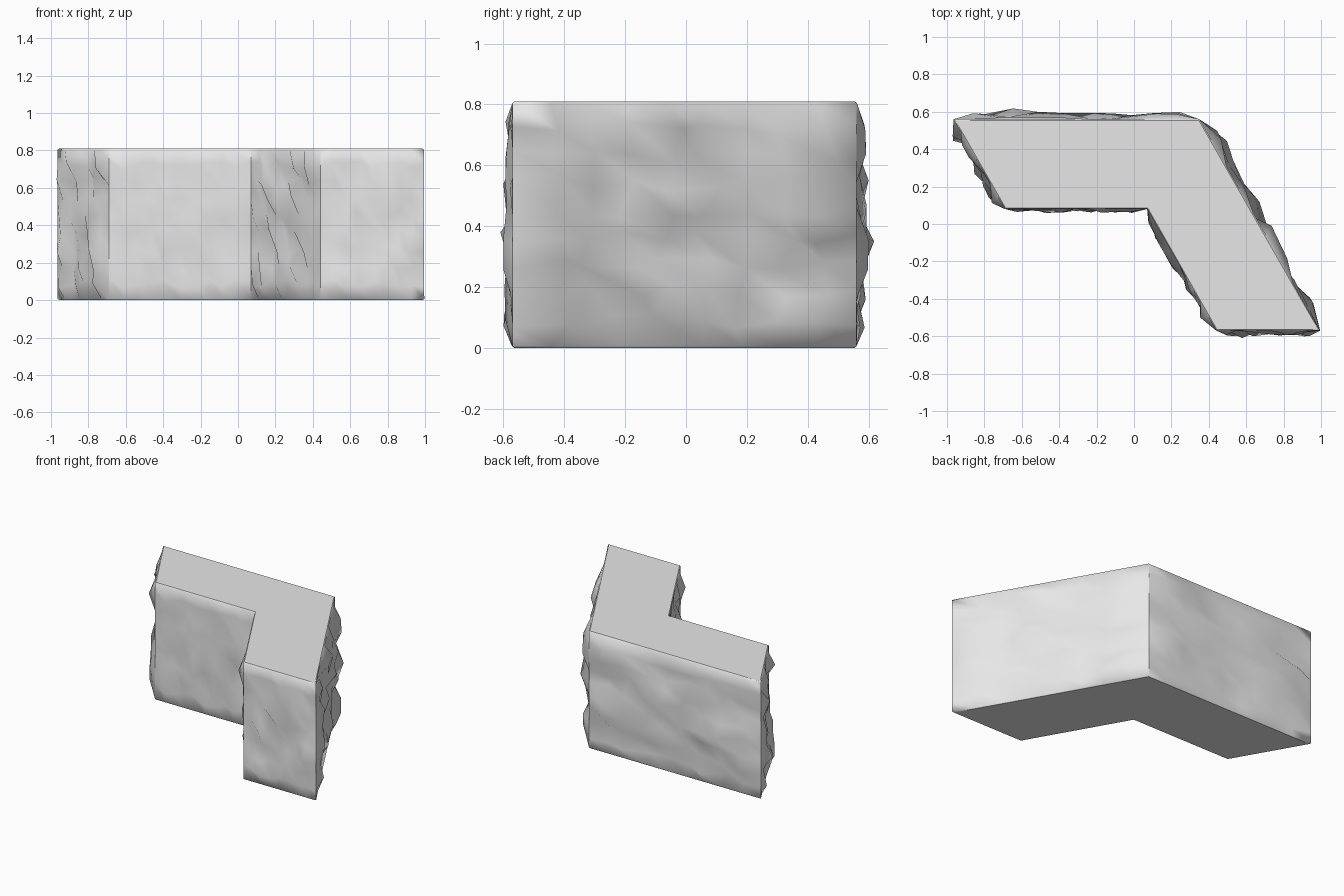
import bpy
import bmesh
import random
from mathutils import Vector

if "Cube" in bpy.data.objects:
    bpy.data.objects.remove(bpy.data.objects["Cube"])

random.seed(7)
HEIGHT = 0.81
ROWS = 9

# Plan of the bent block, clockwise: start corner, columns, bump height of the wall that follows
WALLS = [
    ((-0.965, 0.56), 9, 0.045),   # back wall
    ((0.35, 0.56), 9, 0.06),      # long slanted wall
    ((0.995, -0.57), 8, 0.035),   # front end
    ((0.44, -0.57), 9, 0.045),    # inner slanted wall
    ((0.07, 0.08), 10, 0.025),    # inner front wall
    ((-0.69, 0.08), 7, 0.055),    # left end
]
# A few prominent lumps: (wall, column, row) -> height
LUMPS = {(0, 2, 4): 0.058, (1, 1, 5): 0.07, (1, 4, 6): 0.06,
         (5, 6, 3): 0.06, (5, 6, 7): 0.05, (2, 6, 4): 0.04}

stone = bpy.data.materials.new("stone grey")
stone.diffuse_color = (0.8, 0.8, 0.8, 1)
stone.use_nodes = True
stone.node_tree.nodes["Principled BSDF"].inputs["Base Color"].default_value = stone.diffuse_color

bm = bmesh.new()
columns, corners = [], []
for w, (start, cols, amp) in enumerate(WALLS):
    a = Vector((*start, 0))
    b = Vector((*WALLS[(w + 1) % len(WALLS)][0], 0))
    along = (b - a).normalized()
    out = Vector((-along.y, along.x, 0))
    cell = (b - a).length / cols
    corners.append(len(columns))
    for c in range(cols):
        column = []
        for r in range(ROWS + 1):
            p = a.lerp(b, c / cols) + Vector((0, 0, HEIGHT * r / ROWS))
            if 0 < r < ROWS:
                # Rough stone: jitter the grid and push it in and out
                p.z += random.uniform(-0.025, 0.025)
                if c:
                    p += along * random.uniform(-0.3, 0.3) * cell
                    p += out * LUMPS.get((w, c, r), random.uniform(-0.4, 0.9) * amp)
            column.append(bm.verts.new(p))
        columns.append(column)

# Rough walls
n = len(columns)
for i in range(n):
    left, right = columns[i], columns[(i + 1) % n]
    for r in range(ROWS):
        bm.faces.new((left[r], left[r + 1], right[r + 1], right[r])).smooth = True

# Flat top and bottom
caps = [bm.faces.new([col[r] for col in columns]) for r in (0, ROWS)]
bmesh.ops.recalc_face_normals(bm, faces=bm.faces[:])
rims = list({e for f in caps for e in f.edges})

# Crisp vertical corners
for i in corners:
    for r in range(ROWS):
        bm.edges.get((columns[i][r], columns[i][r + 1])).smooth = False

# Slightly worn rims
bmesh.ops.bevel(bm, geom=rims, offset=0.006, segments=1, affect='EDGES', clamp_overlap=True)
for f in bm.faces:
    f.smooth = len(f.verts) < 20

mesh = bpy.data.meshes.new("bent_stone_wall")
bm.to_mesh(mesh)
bm.free()
mesh.materials.append(stone)
bpy.context.collection.objects.link(bpy.data.objects.new("bent_stone_wall", mesh))
